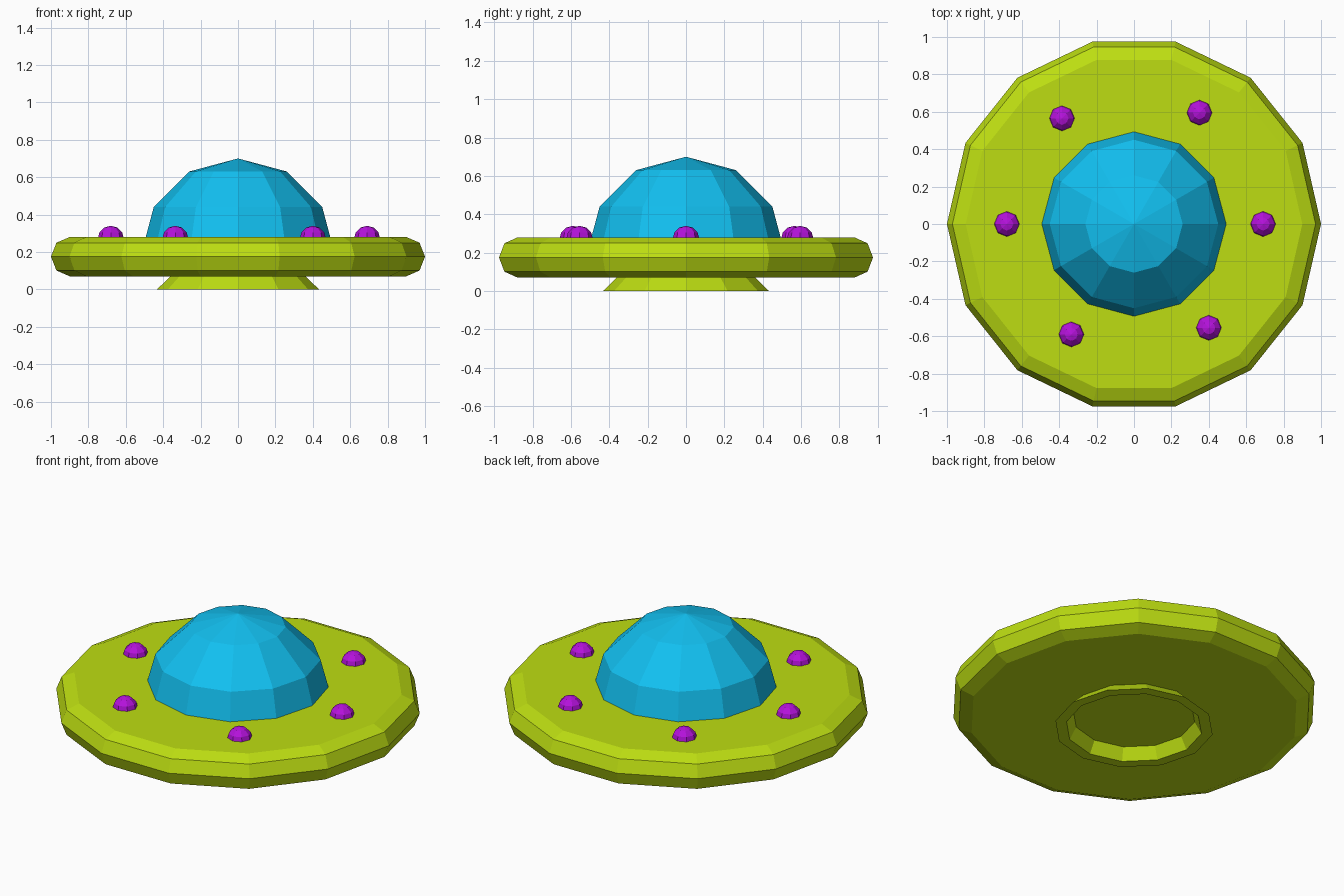
import bpy, bmesh
from math import sin, cos, pi

if "Cube" in bpy.data.objects:
    bpy.data.objects.remove(bpy.data.objects["Cube"])


def material(name, rgb):
    m = bpy.data.materials.new(name)
    m.diffuse_color = (*rgb, 1)
    m.use_nodes = True
    m.node_tree.nodes["Principled BSDF"].inputs["Base Color"].default_value = m.diffuse_color
    return m


def lathe(name, profile, sides, mat, loc=(0, 0, 0), closed=False):
    """Spin (radius, z) points round z with flat faces; radius 0 makes a pole."""
    bm = bmesh.new()
    rings = []
    for r, z in profile:
        count = sides if r > 0 else 1
        rings.append([bm.verts.new((r * cos(2 * pi * i / sides),
                                    r * sin(2 * pi * i / sides), z))
                      for i in range(count)])
    pairs = list(zip(rings, rings[1:]))
    if closed:
        pairs.append((rings[-1], rings[0]))
    for a, b in pairs:
        for i in range(sides):
            j = (i + 1) % sides
            corners = [a[i % len(a)], a[j % len(a)], b[j % len(b)], b[i % len(b)]]
            bm.faces.new(list(dict.fromkeys(corners)))
    if not closed:
        for ring in (rings[0], rings[-1]):
            if len(ring) > 1:
                bm.faces.new(ring)
    bmesh.ops.recalc_face_normals(bm, faces=bm.faces)
    mesh = bpy.data.meshes.new(name)
    bm.to_mesh(mesh)
    bm.free()
    mesh.materials.append(mat)
    ob = bpy.data.objects.new(name, mesh)
    ob.location = loc
    bpy.context.collection.objects.link(ob)
    return ob


def sphere_profile(radius, steps, start, z=0):
    """Arc from the start angle (-pi/2 is the bottom) up to the top pole."""
    pts = []
    for i in range(steps + 1):
        a = start + (pi / 2 - start) * i / steps
        pts.append((0 if abs(cos(a)) < 1e-6 else radius * cos(a), z + radius * sin(a)))
    return pts


lime = material("lime", (0.51, 0.73, 0.006))
blue = material("blue", (0.006, 0.53, 0.88))
purple = material("purple", (0.46, 0.006, 0.71))

# Saucer disc with a rounded rim
rim = [(0.9 + 0.1 * cos(a), 0.175 + 0.105 * sin(a))
       for a in (-pi / 2 + k * pi / 4 for k in range(5))]
lathe("saucer_disc", rim, 14, lime)

# Hollow flared foot ring
lathe("foot_ring", [(0.433, 0), (0.33, 0.10), (0.318, 0.10), (0.372, 0)],
      12, lime, closed=True)

# Cockpit dome, its base sunk into the disc
lathe("dome", sphere_profile(0.52, 3, 0, 0.18), 12, blue)

# Ring of lights, half sunk into the disc
spots = [(0.69, 0), (0.35, 0.595), (-0.385, 0.565),
         (-0.68, 0), (-0.335, -0.59), (0.40, -0.555)]
for n, (x, y) in enumerate(spots, 1):
    lathe(f"light_{n}", sphere_profile(0.07, 6, -pi / 2), 8, purple, (x, y, 0.27))
